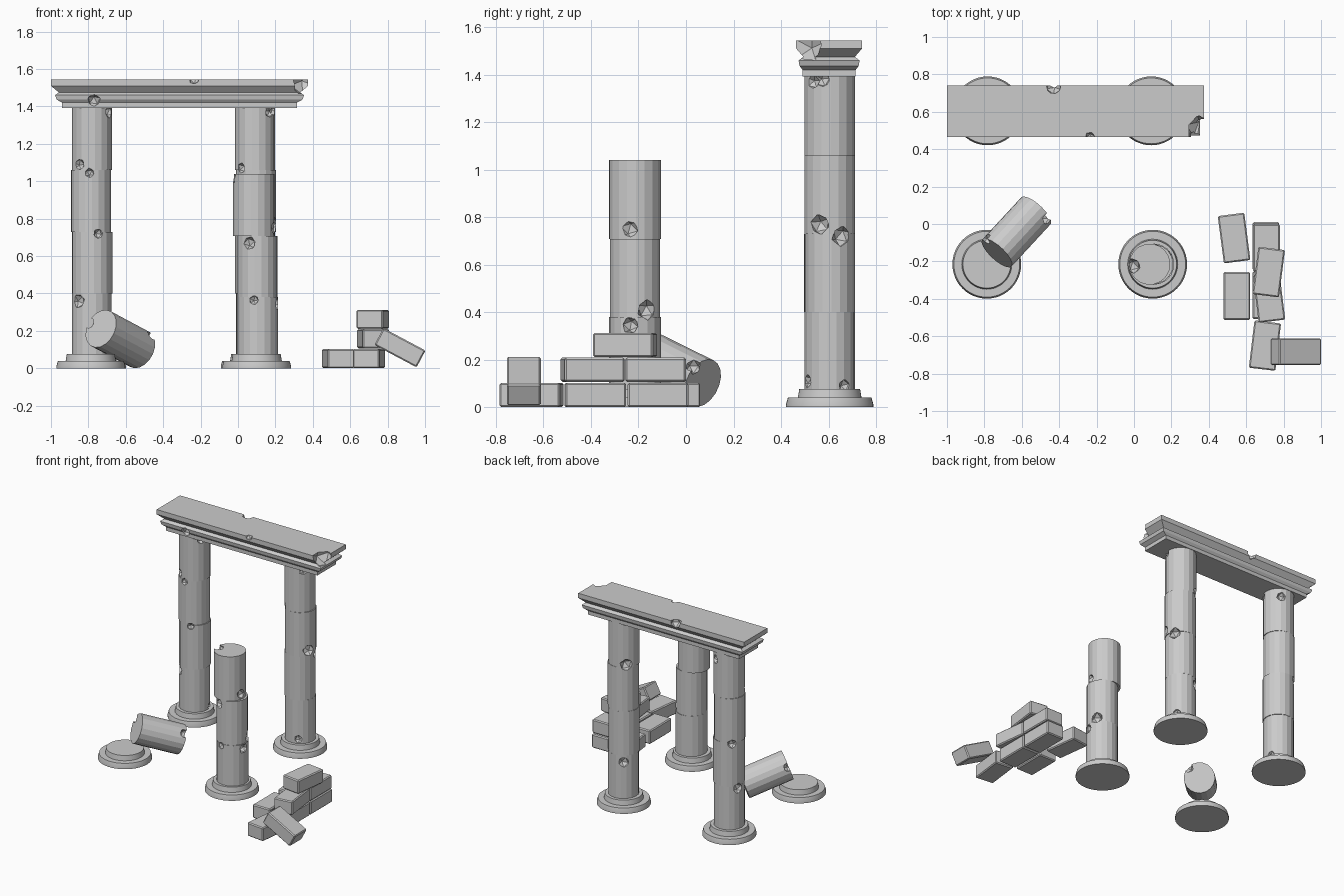
import bpy, bmesh, random
from math import radians, cos, sin
from mathutils import Matrix, Vector, Euler

if "Cube" in bpy.data.objects:
    bpy.data.objects.remove(bpy.data.objects["Cube"])

random.seed(4)


def finish(bm, name):
    bmesh.ops.recalc_face_normals(bm, faces=bm.faces[:])
    me = bpy.data.meshes.new(name)
    bm.to_mesh(me)
    bm.free()
    ob = bpy.data.objects.new(name, me)
    bpy.context.collection.objects.link(ob)
    return ob


def chip_away(objects, chips):
    """Cut faceted chips (position, radius) out of the given objects."""
    bm = bmesh.new()
    for pos, r in chips:
        turn = Euler([random.uniform(0, 3) for _ in range(3)]).to_matrix().to_4x4()
        bmesh.ops.create_icosphere(bm, subdivisions=1, radius=r,
                                   matrix=Matrix.Translation(pos) @ turn)
    cutter = finish(bm, "chip_cutter")
    cutter.hide_render = True
    for ob in objects:
        m = ob.modifiers.new("chips", 'BOOLEAN')
        m.operation, m.solver, m.object = 'DIFFERENCE', 'EXACT', cutter
        m.use_self = True
    deps = bpy.context.evaluated_depsgraph_get()
    for ob in objects:
        me = bpy.data.meshes.new_from_object(ob.evaluated_get(deps))
        ob.modifiers.clear()
        ob.data = me
    bpy.data.objects.remove(cutter)


def drum(name, a, b, r):
    """Faceted stone drum between two axis points."""
    a, b = Vector(a), Vector(b)
    rot = (b - a).to_track_quat('Z', 'Y').to_matrix().to_4x4()
    spin = Matrix.Rotation(random.uniform(0, 1), 4, 'Z')
    bm = bmesh.new()
    bmesh.ops.create_cone(bm, cap_ends=True, segments=18, radius1=r, radius2=r,
                          depth=(b - a).length,
                          matrix=Matrix.Translation((a + b) / 2) @ rot @ spin)
    return finish(bm, name)


def base(name, x, y):
    """Round two-step plinth, lathed from a profile."""
    bm = bmesh.new()
    prof = [(0, 0), (.184, 0), (.184, .012), (.176, .04), (.134, .04), (.128, .077), (0, .077)]
    vs = [bm.verts.new((r, 0, z)) for r, z in prof]
    es = [bm.edges.new(p) for p in zip(vs, vs[1:])]
    bmesh.ops.spin(bm, geom=vs + es, cent=(0, 0, 0), axis=(0, 0, 1),
                   angle=radians(360), steps=48)
    bmesh.ops.remove_doubles(bm, verts=bm.verts[:], dist=1e-4)
    bmesh.ops.translate(bm, verts=bm.verts[:], vec=(x, y, 0))
    ob = finish(bm, name)
    bpy.ops.object.select_all(action='DESELECT')
    ob.select_set(True)
    bpy.context.view_layer.objects.active = ob
    bpy.ops.object.shade_smooth_by_angle(angle=radians(20))


def column(name, x, y, levels, offsets, chips):
    """Plinth plus stacked drums; chips are (angle, height, radius)."""
    base(name + "_base", x, y)
    drums = [drum(f"{name}_drum_{i + 1}", (x + dx, y, z0), (x + dx, y, z1), r)
             for i, (z0, z1, (dx, r)) in enumerate(zip(levels, levels[1:], offsets))]
    pts = [((x + .108 * cos(radians(t)), y + .108 * sin(radians(t)), z), r)
           for t, z, r in chips]
    chip_away(drums, pts)


# Back columns
tall = [.077, .4, .73, 1.06, 1.395]
column("back_left_column", -.783, .605, tall,
       [(0, .106), (.003, .108), (-.003, .107), (.002, .107)],
       [(232, 1.09, .032), (264, 1.045, .027), (290, .72, .028), (228, .36, .04),
        (330, 1.37, .035), (60, 1.33, .035), (135, .72, .035), (160, .38, .04), (20, .09, .03)])
column("back_right_column", .092, .605, tall,
       [(.002, .106), (0, .107), (.004, .108), (-.002, .107)],
       [(225, 1.07, .03), (318, 1.37, .032), (-17, 1.38, .035), (-23, .77, .045),
        (28, .72, .045), (36, .09, .03), (-62, .11, .03), (135, 1.08, .048), (125, .35, .04)])
# Broken front column
column("front_right_column", .1, -.215, [.077, .38, .708, 1.04],
       [(.006, .11), (.003, .107), (-.016, .11)],
       [(248, .67, .037), (262, .365, .027), (-13, .75, .042), (28, .41, .045),
        (-10, .345, .037), (185, 1.03, .045)])
# Empty plinth with its fallen drum
base("front_left_base", -.787, -.215)
fallen = drum("fallen_drum", (-.733, -.155, .212), (-.525, .07, .101), .107)
chip_away([fallen], [((-.79, -.08, .24), .035), ((-.47, .03, .17), .035)])

# Lintel: mitred moulding (end inset, side inset, height)
bm = bmesh.new()
rings = []
for ix, iy, z in [(.06, .027, 1.392), (.06, .027, 1.42), (.03, .014, 1.437), (.022, .01, 1.46),
                  (.042, .03, 1.475), (0, 0, 1.51), (0, 0, 1.545)]:
    x0, x1, y0, y1 = -1 + ix, .375 - ix, .464 + iy, .741 - iy
    rings.append([bm.verts.new((x, y, z)) for x, y in
                  ((x0, y0), (x1, y0), (x1, y1), (x0, y1))])
for lo, hi in zip(rings, rings[1:]):
    for i in range(4):
        j = (i + 1) % 4
        bm.faces.new((lo[i], lo[j], hi[j], hi[i]))
bm.faces.new(rings[0][::-1])
bm.faces.new(rings[-1])
lintel = finish(bm, "lintel")
chip_away([lintel], [((.355, .505, 1.53), .08), ((-.43, .735, 1.54), .045),
                     ((-.235, .465, 1.545), .028), ((-.77, .475, 1.43), .038)])

# Rubble pile: x, y, z centre, turn about z, tilt about y
blocks = [(.535, -.075, .052, 7.4, 0), (.55, -.385, .052, 0, 0),
          (.705, -.118, .052, 0, 0), (.705, -.38, .052, 0, 0),
          (.70, -.65, .052, -6.8, 0), (.708, -.128, .158, 0, 0),
          (.722, -.393, .158, 7, 0), (.72, -.257, .262, -7.3, 0),
          (.866, -.683, .11, 90, 28)]
for i, (x, y, z, turn, tilt) in enumerate(blocks):
    bm = bmesh.new()
    bmesh.ops.create_cube(bm, size=1)
    bmesh.ops.scale(bm, verts=bm.verts[:], vec=(.143, .255, .102))
    bmesh.ops.bevel(bm, geom=bm.edges[:], offset=.007, segments=1, affect='EDGES')
    bmesh.ops.transform(bm, verts=bm.verts[:], matrix=Matrix.Translation((x, y, z))
                        @ Matrix.Rotation(radians(tilt), 4, 'Y')
                        @ Matrix.Rotation(radians(turn), 4, 'Z'))
    finish(bm, f"rubble_block_{i + 1}")
